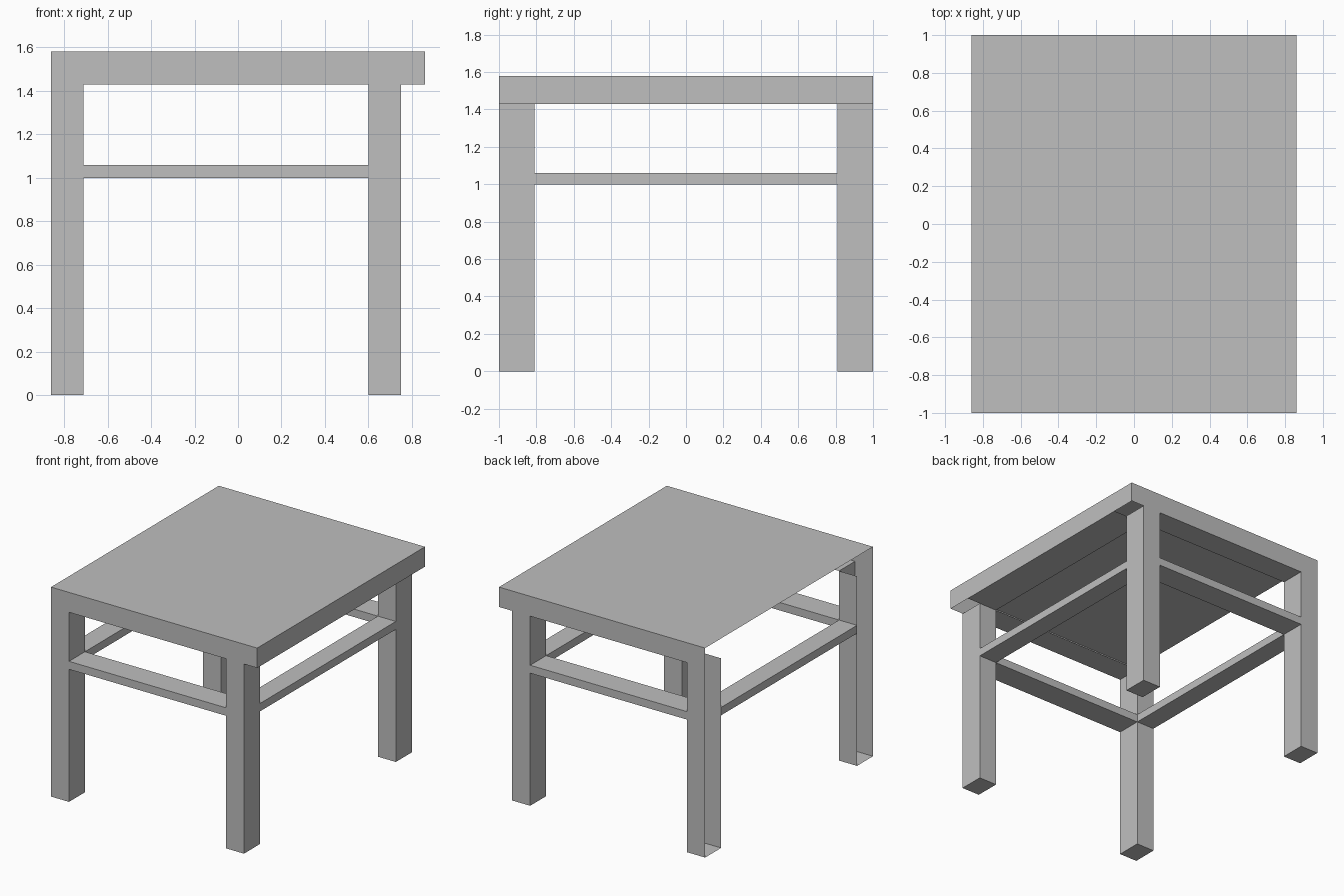
import bpy

if "Cube" in bpy.data.objects:
    bpy.data.objects.remove(bpy.data.objects["Cube"], do_unlink=True)

grey = bpy.data.materials.new("plain grey")
grey.use_nodes = True
grey.diffuse_color = (0.52, 0.52, 0.52, 1)
grey.node_tree.nodes["Principled BSDF"].inputs["Base Color"].default_value = grey.diffuse_color

# Key positions shared by the parts
W, D = 0.86, 1.0                # half width and half depth
LEFT, RIGHT = 0.75, 0.60        # outer and inner face of the +x legs
INNER_X, INNER_Y = -0.71, 0.81  # inner faces of the -x legs, and of all legs in y
TOP, UNDER = 1.58, 1.43         # table top and apron bottom
RAIL_LOW, RAIL_HIGH = 1.0, 1.06

SIDES = {"-x": (0, 1, 3, 2), "+x": (4, 6, 7, 5), "-y": (0, 4, 5, 1),
         "+y": (2, 3, 7, 6), "-z": (0, 2, 6, 4), "+z": (1, 5, 7, 3)}


def box(name, xs, ys, zs, skip=()):
    """Box between given limits, leaving out the listed sides."""
    verts = [(x, y, z) for x in xs for y in ys for z in zs]
    faces = [f for side, f in SIDES.items() if side not in skip]
    mesh = bpy.data.meshes.new(name)
    mesh.from_pydata(verts, [], faces)
    mesh.materials.append(grey)
    obj = bpy.data.objects.new(name, mesh)
    bpy.context.collection.objects.link(obj)
    return obj


def plate(name, xs, ys, z):
    """Single downward face."""
    box(name, xs, ys, (z, z + 0.01), ("-x", "+x", "-y", "+y", "+z"))


# Table top: a shell open below and on the -x side
box("table_top", (-W, W), (-D, D), (UNDER, TOP), ("-z", "-x"))

# Apron undersides between the legs
plate("side_soffit", (RIGHT, W), (-INNER_Y, INNER_Y), UNDER)

for end, ys in (("front", (-D, -INNER_Y)), ("back", (INNER_Y, D))):
    plate(end + "_soffit", (INNER_X, RIGHT), ys, UNDER)
    # Legs: the -x pair is open on its outer side
    box(end + "_right_leg", (-W, INNER_X), ys, (0, UNDER), ("+z", "-x"))
    box(end + "_left_leg", (RIGHT, LEFT), ys, (0, UNDER), ("+z",))
    # Rails across the width
    box(end + "_rail", (INNER_X, RIGHT), ys, (RAIL_LOW, RAIL_HIGH), ("-x", "+x"))

# Rails along the depth
for side, xs in (("right", (-W, INNER_X)), ("left", (RIGHT, LEFT))):
    box(side + "_rail", xs, (-INNER_Y, INNER_Y), (RAIL_LOW, RAIL_HIGH), ("-y", "+y"))
